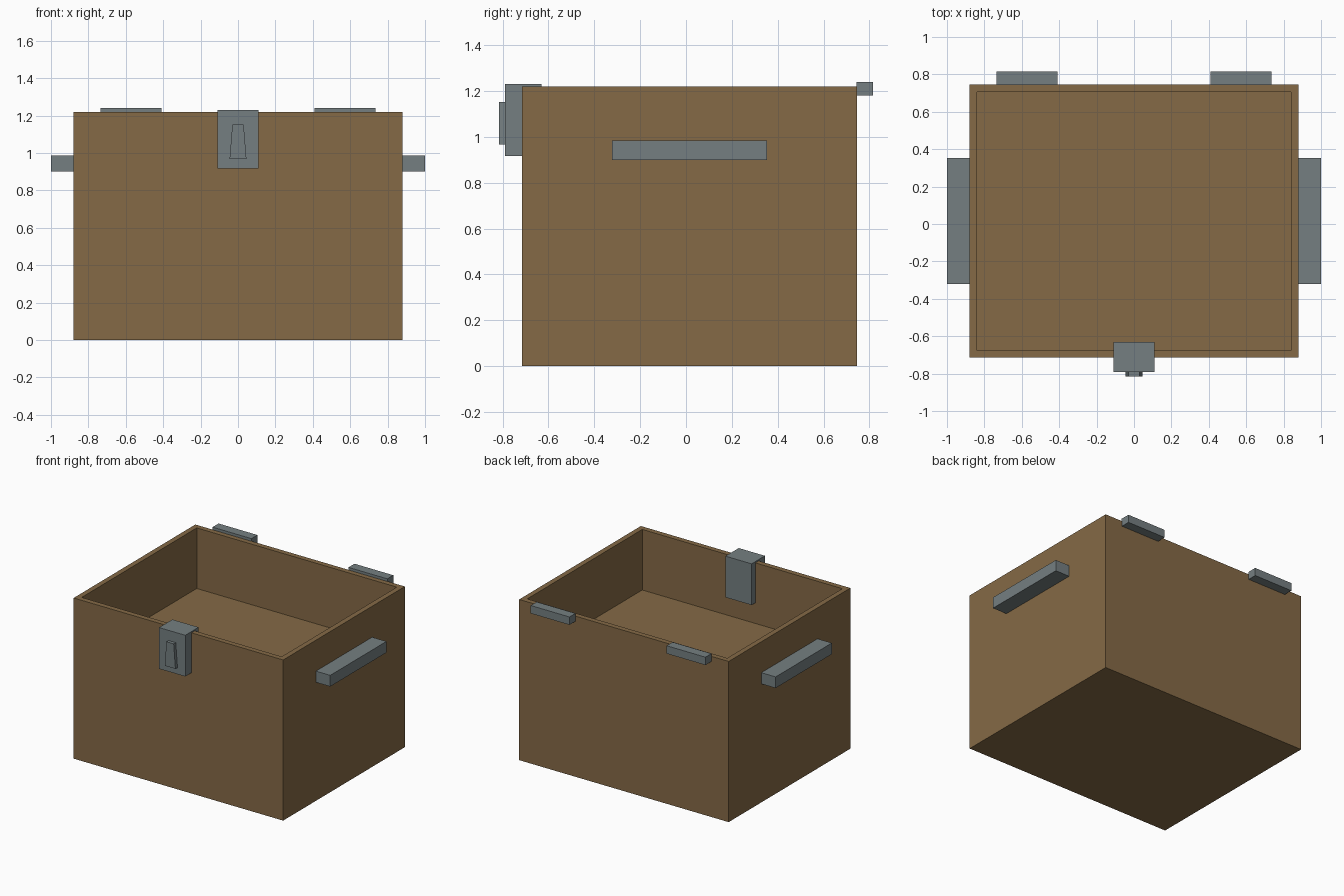
import bpy, bmesh

if "Cube" in bpy.data.objects:
    bpy.data.objects.remove(bpy.data.objects["Cube"])


def material(name, rgb):
    m = bpy.data.materials.new(name)
    m.diffuse_color = (*rgb, 1.0)
    m.use_nodes = True
    m.node_tree.nodes["Principled BSDF"].inputs["Base Color"].default_value = m.diffuse_color
    return m


wood = material("brown wood", (0.235, 0.144, 0.061))
metal = material("grey metal", (0.178, 0.212, 0.220))


def finish(name, bm, mat):
    bmesh.ops.recalc_face_normals(bm, faces=bm.faces)
    mesh = bpy.data.meshes.new(name)
    bm.to_mesh(mesh)
    bm.free()
    mesh.materials.append(mat)
    ob = bpy.data.objects.new(name, mesh)
    bpy.context.collection.objects.link(ob)
    return ob


def block(x, y, z):
    """Box spanning the given (min, max) ranges."""
    bm = bmesh.new()
    bmesh.ops.create_cube(bm, size=1)
    for v in bm.verts:
        v.co = [r[0] if c < 0 else r[1] for c, r in zip(v.co, (x, y, z))]
    return bm


# Chest body: block with a shallow recess in the top
bm = block((-0.88, 0.88), (-0.715, 0.745), (0, 1.22))
top = max(bm.faces, key=lambda f: f.calc_center_median().z)
bmesh.ops.inset_region(bm, faces=[top], thickness=0.056)
floor = bmesh.ops.extrude_face_region(bm, geom=[top])
bmesh.ops.translate(bm, vec=(0, 0, -0.46),
                    verts=[v for v in floor["geom"] if isinstance(v, bmesh.types.BMVert)])
if top.is_valid:
    bmesh.ops.delete(bm, geom=[top], context='FACES_ONLY')
finish("chest_body", bm, wood)

# Side handles and back hinges, mirrored left and right
for side, s in (("left", -1), ("right", 1)):
    finish(side + "_handle",
           block(sorted((s * 0.87, s * 1.0)), (-0.322, 0.353), (0.90, 0.985)), metal)
    finish(side + "_hinge",
           block(sorted((s * 0.408, s * 0.734)), (0.743, 0.815), (1.18, 1.24)), metal)

# Latch straddling the front rim
finish("latch", block((-0.11, 0.11), (-0.79, -0.63), (0.917, 1.23)), metal)

# Tapered latch tongue
bm = block((-0.045, 0.045), (-0.815, -0.785), (0.967, 1.153))
for v in bm.verts:
    if v.co.z > 1.1:
        v.co.x *= 0.67
finish("latch_tongue", bm, metal)
